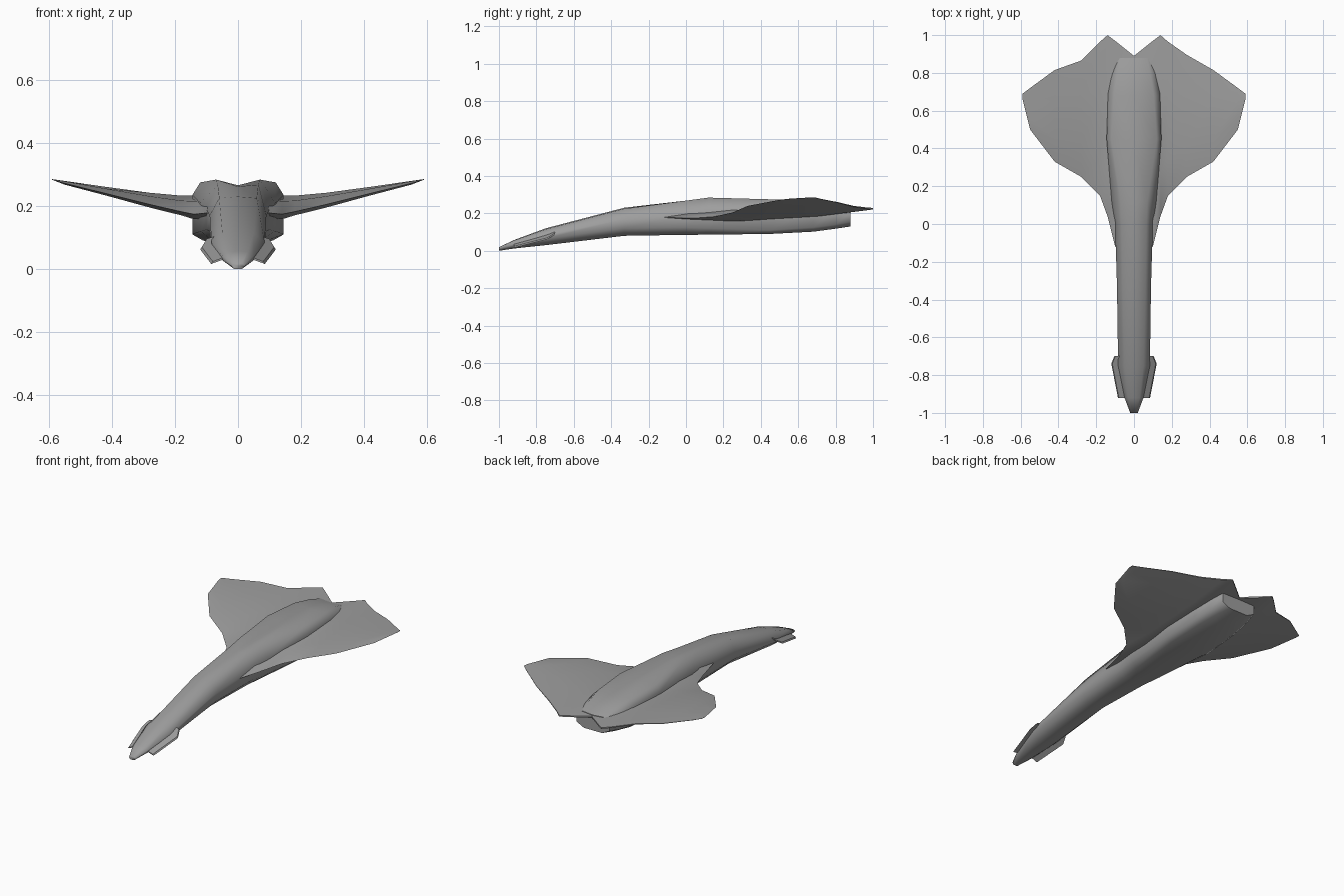
import bpy, bmesh

if "Cube" in bpy.data.objects:
    bpy.data.objects.remove(bpy.data.objects["Cube"])

grey = bpy.data.materials.new("dark_grey")
grey.diffuse_color = (.34, .34, .34, 1)
grey.use_nodes = True
grey.node_tree.nodes["Principled BSDF"].inputs["Base Color"].default_value = grey.diffuse_color


def loft(name, rings, angle):
    """Skin a series of closed rings and cap both ends."""
    bm = bmesh.new()
    vs = [[bm.verts.new(p) for p in r] for r in rings]
    n = len(rings[0])
    for a, b in zip(vs, vs[1:]):
        for i in range(n):
            j = (i + 1) % n
            bm.faces.new((a[i], a[j], b[j], b[i]))
    bm.faces.new(vs[0])
    bm.faces.new(vs[-1])
    bmesh.ops.recalc_face_normals(bm, faces=bm.faces)
    me = bpy.data.meshes.new(name)
    bm.to_mesh(me)
    bm.free()
    me.materials.append(grey)
    ob = bpy.data.objects.new(name, me)
    bpy.context.collection.objects.link(ob)
    bpy.ops.object.select_all(action='DESELECT')
    ob.select_set(True)
    bpy.context.view_layer.objects.active = ob
    bpy.ops.object.shade_smooth_by_angle(angle=angle)
    return ob


# Fuselage stations: y, bottom z, bottom half width, half width,
# lower side z, upper side z, top half width, top z, centre groove z
stations = [
    (-1.00, .000, .012, .020, .008, .014, .012, .019, .019),
    (-0.92, .012, .028, .050, .028, .042, .030, .055, .057),
    (-0.75, .030, .045, .084, .065, .085, .050, .115, .120),
    (-0.33, .080, .050, .090, .120, .170, .060, .225, .230),
    (0.00, .085, .065, .100, .125, .190, .065, .268, .262),
    (0.12, .086, .080, .118, .120, .210, .070, .284, .266),
    (0.45, .090, .110, .145, .110, .235, .120, .275, .265),
    (0.68, .102, .105, .138, .125, .235, .105, .268, .260),
    (0.80, .118, .085, .125, .140, .220, .085, .250, .245),
    (0.88, .130, .060, .110, .155, .205, .070, .228, .222),
]


def body_ring(y, zb, wb, w, zl, zu, wt, zt, zc):
    half = [(wb, zb), (w, zl), (w, zu), (wt, zt)]
    ring = [(0, zb)] + half + [(0, zc)] + [(-x, z) for x, z in reversed(half)]
    return [(x, y, z) for x, z in ring]


loft("fuselage", [body_ring(*s) for s in stations], 1.25)

# Wing span stations: x, leading y, leading z, trailing y, trailing z, half thickness
span = [
    (0.00, -.15, .180, .89, .215, .034),
    (0.10, -.12, .178, .97, .222, .034),
    (0.14, .04, .174, 1.0, .226, .032),
    (0.18, .15, .182, .965, .229, .026),
    (0.28, .25, .205, .895, .238, .020),
    (0.42, .33, .240, .815, .258, .012),
    (0.55, .50, .272, .72, .277, .006),
    (0.59, .66, .284, .69, .285, .001),
]


def wing_ring(x, yl, zl, yt, zt, t):
    ring = [(x, yl, zl)]
    for f, s in ((.25, .9), (.7, .7)):
        ring.append((x, yl + (yt - yl) * f, zl + (zt - zl) * f + t * s))
    ring += [(x, yt, zt + t * .1), (x, yt, zt - t * .15)]
    for f, s in ((.7, .8), (.25, .9)):
        ring.append((x, yl + (yt - yl) * f, zl + (zt - zl) * f - t * s))
    return ring


# Left trailing edge is cut slightly deeper than the right
left = [(-x, a, b, .865 if x == .28 else c, d, t) for x, a, b, c, d, t in span[:0:-1]]
loft("delta_wing", [wing_ring(*s) for s in left + span], .8)

# Nose canards: sloping thin plates, mirrored
plate = [(.02, -.92, .040), (.085, -.92, .016), (.120, -.74, .062),
         (.104, -.70, .088), (.05, -.70, .105)]
canard = loft("nose_canards", [[(x, y, z) for x, y, z in plate],
                               [(x - .005, y, z + .008) for x, y, z in plate]], .5)
canard.modifiers.new("mirror", 'MIRROR')
